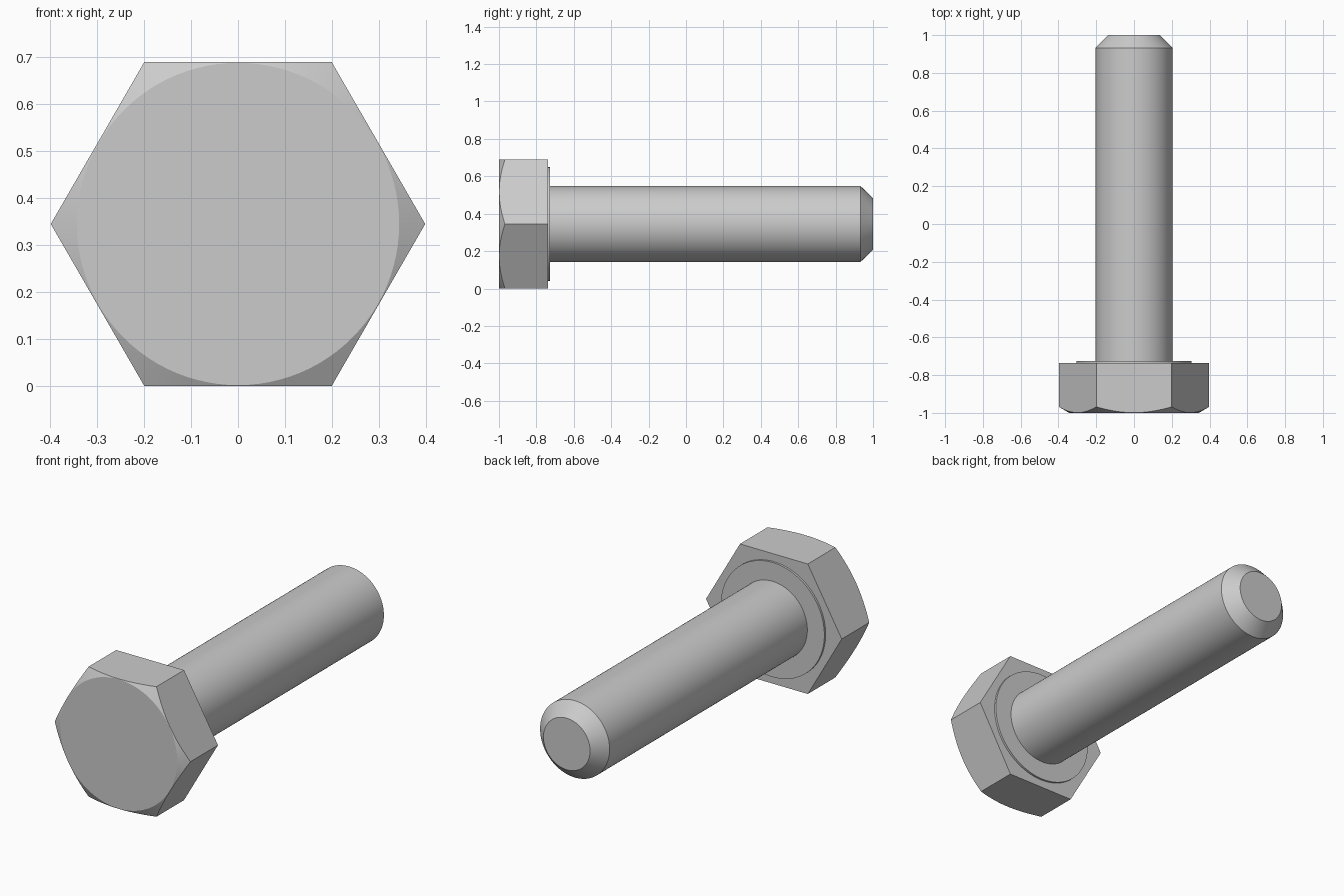
import bpy, bmesh
from math import cos, sin, tan, pi, radians

if "Cube" in bpy.data.objects:
    bpy.data.objects.remove(bpy.data.objects["Cube"])

SEG = 96          # divisible by 12, so corners and flat centres get vertices
FLAT = 0.345      # half the width across flats, also the axis height


def hex_radius(a):
    """Distance from the axis to the hexagon outline, flats at top and bottom."""
    k = (a + pi / 3) % (pi / 3) - pi / 6
    return FLAT / cos(k)


def ring(bm, radius, y):
    """Ring of vertices around the y axis; radius and y are functions of angle."""
    verts = []
    for i in range(SEG):
        a = 2 * pi * i / SEG
        r = radius(a)
        verts.append(bm.verts.new((r * cos(a), y(r), FLAT + r * sin(a))))
    return verts


def circle(bm, r, y):
    return ring(bm, lambda a: r, lambda _: y)


bm = bmesh.new()
face_r = FLAT - 0.002
rings = [
    # Head: round front face, 30 degree chamfer, hexagonal sides
    circle(bm, face_r, -1.0),
    ring(bm, hex_radius, lambda r: -1.0 + (r - face_r) * tan(radians(30))),
    ring(bm, hex_radius, lambda r: -0.737),
    # Raised washer face behind the head
    circle(bm, 0.304, -0.737),
    circle(bm, 0.304, -0.726),
    # Shank with chamfered tip
    circle(bm, 0.204, -0.726),
    circle(bm, 0.204, 0.932),
    circle(bm, 0.137, 1.0),
]
for a, b in zip(rings, rings[1:]):
    for i in range(SEG):
        j = (i + 1) % SEG
        bm.faces.new((a[i], a[j], b[j], b[i]))
bm.faces.new(rings[0])
bm.faces.new(rings[-1])
bmesh.ops.recalc_face_normals(bm, faces=bm.faces)

mesh = bpy.data.meshes.new("hex_bolt")
bm.to_mesh(mesh)
bm.free()
bolt = bpy.data.objects.new("hex_bolt", mesh)
bpy.context.collection.objects.link(bolt)
bpy.context.view_layer.objects.active = bolt
bolt.select_set(True)
bpy.ops.object.shade_smooth_by_angle(angle=radians(20))
